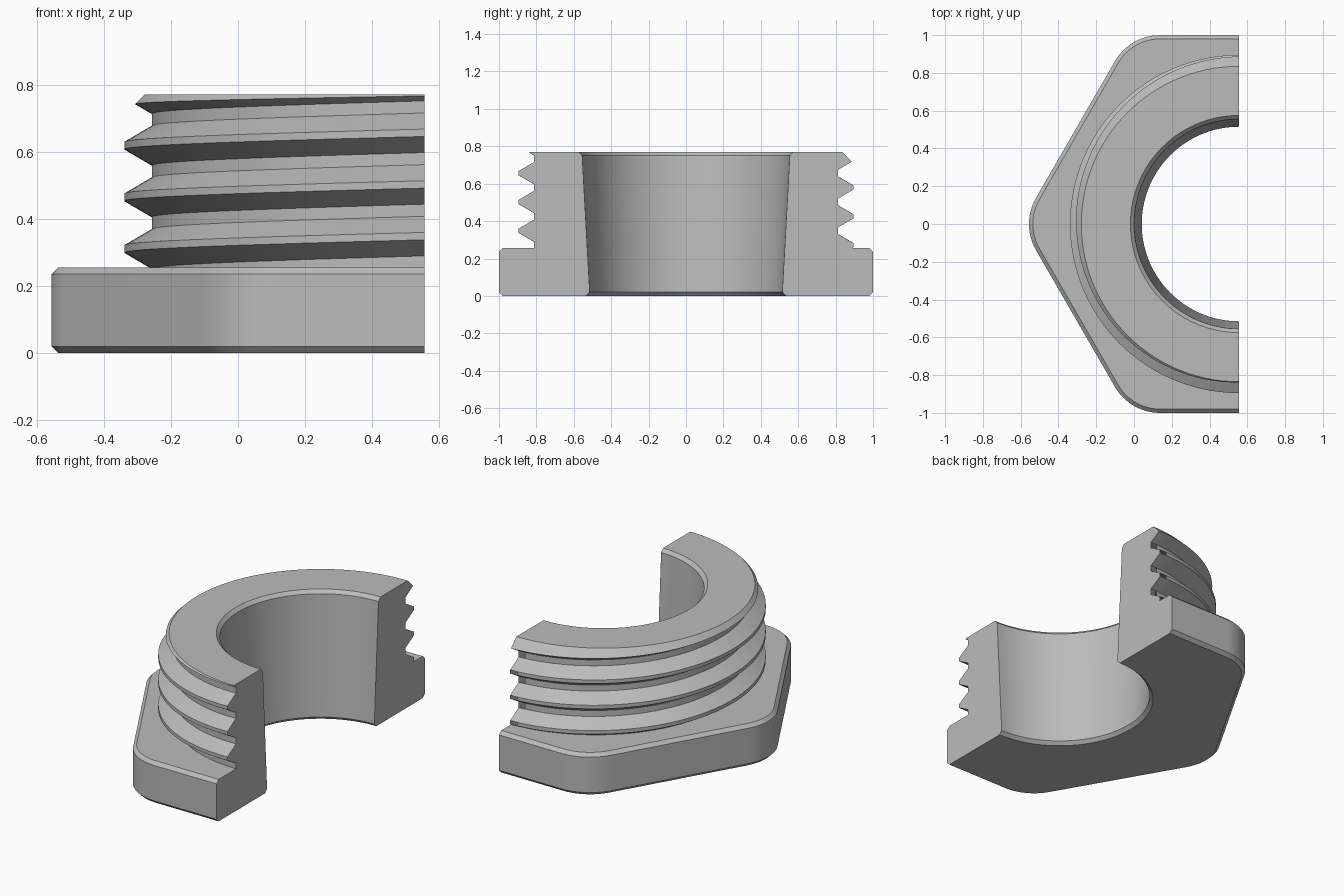
import bpy, bmesh
from math import sin, cos, pi, radians
from mathutils import Matrix

if "Cube" in bpy.data.objects:
    bpy.data.objects.remove(bpy.data.objects["Cube"], do_unlink=True)

AXIS_X = 0.556          # the bushing axis lies in the section plane
HEIGHT, HEAD = 0.77, 0.255
CHAMFER = 0.02
PITCH, ROOT, CREST = 0.154, 0.813, 0.895
STEP = 3                # degrees per facet

metal = bpy.data.materials.new("grey metal")
metal.use_nodes = True
grey = (0.5, 0.5, 0.5, 1)
metal.diffuse_color = grey
metal.node_tree.nodes["Principled BSDF"].inputs["Base Color"].default_value = grey


def skin(name, loops, closed=False):
    """Join matching point loops into a solid, capped or closed in a ring."""
    bm = bmesh.new()
    rings = [[bm.verts.new(p) for p in loop] for loop in loops]
    pairs = list(zip(rings, rings[1:]))
    if closed:
        pairs.append((rings[-1], rings[0]))
    else:
        bm.faces.new(rings[0])
        bm.faces.new(rings[-1])
    for a, b in pairs:
        for i in range(len(a)):
            j = (i + 1) % len(a)
            bm.faces.new((a[i], a[j], b[j], b[i]))
    bmesh.ops.recalc_face_normals(bm, faces=bm.faces)
    mesh = bpy.data.meshes.new(name)
    bm.to_mesh(mesh)
    bm.free()
    mesh.materials.append(metal)
    obj = bpy.data.objects.new(name, mesh)
    bpy.context.collection.objects.link(obj)
    return obj


def circle(r, z):
    return [(r * cos(radians(a)), r * sin(radians(a)), z) for a in range(0, 360, STEP)]


def hexagon(inset, z, round_r=0.276):
    """Hexagon outline with rounded corners, flats facing front and back."""
    centre = (1 - round_r) / cos(pi / 6)
    r = round_r - inset
    points = []
    for k in range(6):
        for s in range(-30, 31, 5):
            c, a = radians(60 * k), radians(60 * k + s)
            points.append((centre * cos(c) + r * cos(a), centre * sin(c) + r * sin(a), z))
    return points


def combine(target, other, operation):
    mod = target.modifiers.new(operation, 'BOOLEAN')
    mod.operation, mod.object, mod.solver = operation, other, 'EXACT'
    bpy.ops.object.select_all(action='DESELECT')
    bpy.context.view_layer.objects.active = target
    target.select_set(True)
    bpy.ops.object.modifier_apply(modifier=mod.name)
    bpy.data.objects.remove(other, do_unlink=True)


def thread_section(angle):
    """Radial section of the thread, raised along the helix."""
    rise = 0.618 + PITCH * (angle - 180) / 360
    half_crest, half_base = 0.011, 0.059
    profile = [(0.45, -3.5 * PITCH)]
    for turn in range(-3, 3):
        z = turn * PITCH
        profile += [(ROOT, z - half_base), (CREST, z - half_crest),
                    (CREST, z + half_crest), (ROOT, z + half_base)]
    profile.append((0.45, 2.5 * PITCH))
    a = radians(angle)
    return [(r * cos(a), r * sin(a), z + rise) for r, z in profile]


# Threaded neck, trimmed flat with a chamfered rim
neck = skin("threaded_neck", [thread_section(a) for a in range(60, 301, STEP)])
envelope = skin("rim_envelope", [circle(0.835 + HEIGHT, 0), circle(0.835, HEIGHT)])
combine(neck, envelope, 'INTERSECT')

# Hexagonal head with chamfered edges
bushing = skin("half_bushing", [hexagon(CHAMFER, 0), hexagon(0, CHAMFER),
                                hexagon(0, HEAD - CHAMFER), hexagon(CHAMFER, HEAD)])
combine(bushing, neck, 'UNION')

# Tapered bore with flared ends
bore = skin("bore", [circle(0.635, -0.1), circle(0.515, CHAMFER),
                     circle(0.555, HEIGHT - CHAMFER), circle(0.675, HEIGHT + 0.1)])
combine(bushing, bore, 'DIFFERENCE')

# Cut away the half beyond the axis
half = skin("half_cutter", [[(0, -2, z), (2, -2, z), (2, 2, z), (0, 2, z)] for z in (-1, 2)])
combine(bushing, half, 'DIFFERENCE')

bushing.data.transform(Matrix.Translation((AXIS_X, 0, 0)))
bpy.ops.object.shade_smooth_by_angle(angle=radians(20))
